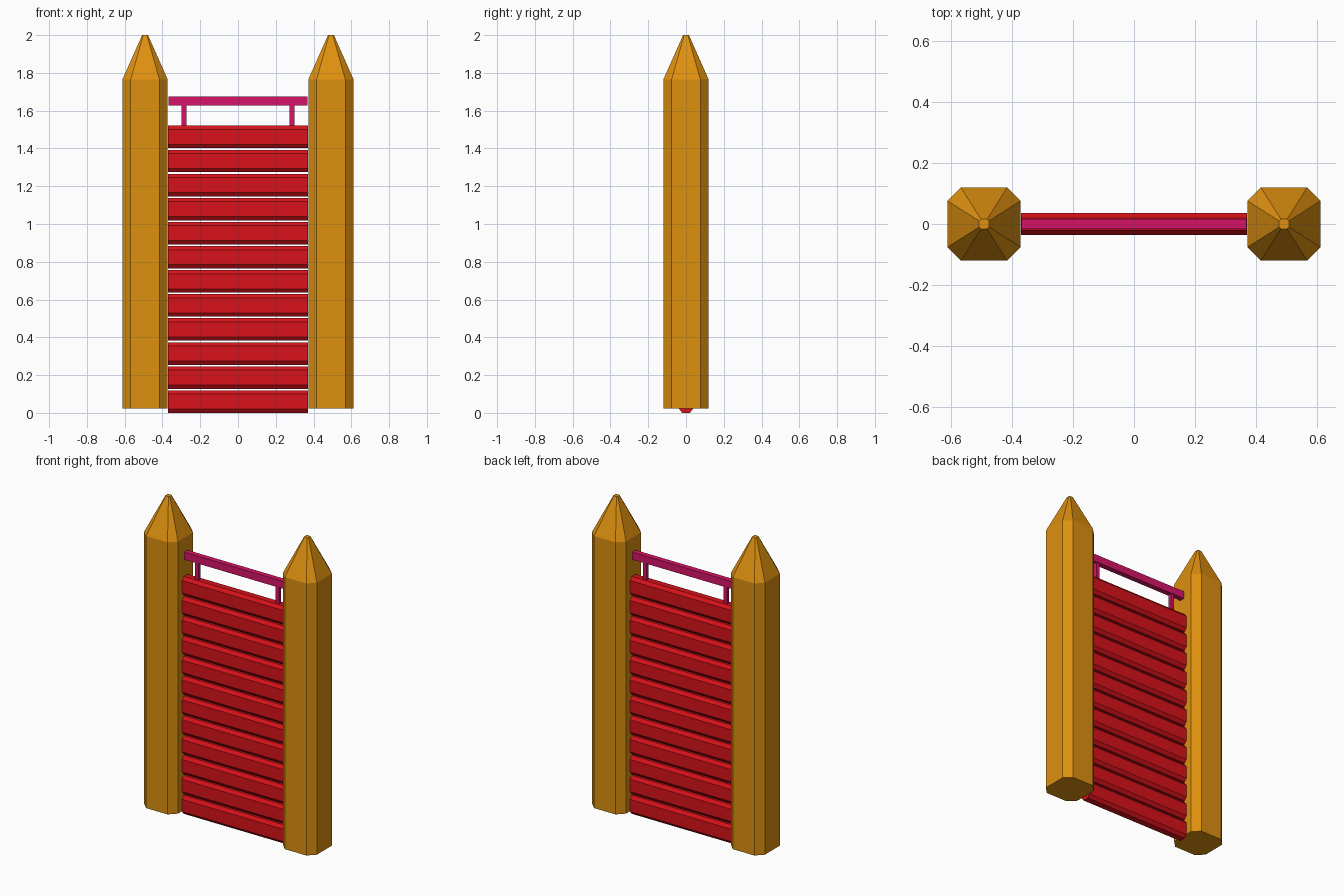
import bpy, bmesh
from mathutils import Matrix

if "Cube" in bpy.data.objects:
    bpy.data.objects.remove(bpy.data.objects["Cube"])


def material(name, color):
    m = bpy.data.materials.new(name)
    m.diffuse_color = (*color, 1)
    m.use_nodes = True
    m.node_tree.nodes["Principled BSDF"].inputs["Base Color"].default_value = m.diffuse_color
    return m


WOOD = material("orange_wood", (0.73, 0.28, 0.005))
RED = material("red_paint", (0.68, 0.006, 0.01))
PINK = material("pink_paint", (0.68, 0.007, 0.14))


def octagon(a, b, ca, cb):
    """Chamfered rectangle with half sizes a, b and corner cuts ca, cb."""
    return [(a, cb - b), (a, b - cb), (a - ca, b), (ca - a, b),
            (-a, b - cb), (-a, cb - b), (ca - a, -b), (a - ca, -b)]


def loft(name, rings, mat):
    """Join matching rings of points into a capped solid."""
    bm = bmesh.new()
    loops = [[bm.verts.new(p) for p in ring] for ring in rings]
    for lo, hi in zip(loops, loops[1:]):
        for i in range(len(lo)):
            j = (i + 1) % len(lo)
            bm.faces.new((lo[i], lo[j], hi[j], hi[i]))
    bm.faces.new(loops[0][::-1])
    bm.faces.new(loops[-1])
    return finish(name, bm, mat)


def box(name, center, size, mat):
    bm = bmesh.new()
    bmesh.ops.create_cube(bm, size=1, matrix=Matrix.Translation(center) @ Matrix.Diagonal((*size, 1)))
    return finish(name, bm, mat)


def finish(name, bm, mat):
    bmesh.ops.recalc_face_normals(bm, faces=bm.faces)
    mesh = bpy.data.meshes.new(name)
    bm.to_mesh(mesh)
    bm.free()
    mesh.materials.append(mat)
    ob = bpy.data.objects.new(name, mesh)
    bpy.context.collection.objects.link(ob)
    return ob


# Pointed octagonal posts and the small rail supports, one per side
post = octagon(0.12, 0.12, 0.044, 0.044)
for side, s in (("left", -1), ("right", 1)):
    rings = [[(s * 0.492 + x * k, y * k, z) for x, y in post]
             for z, k in ((0.022, 1), (1.765, 1), (2.0, 0.13))]
    loft(f"post_{side}", rings, WOOD)
    box(f"rail_support_{side}", (s * 0.286, 0, 1.573), (0.025, 0.022, 0.13), PINK)

# Stacked horizontal slats with chamfered long edges
slat = octagon(0.036, 0.0595, 0.016, 0.02)
for n in range(12):
    zc = 0.0595 + n * 0.1274
    loft(f"slat_{n + 1}", [[(x, y, zc + z) for y, z in slat] for x in (-0.371, 0.371)], RED)

# Top rail
box("top_rail", (0, 0, 1.652), (0.738, 0.034, 0.048), PINK)
